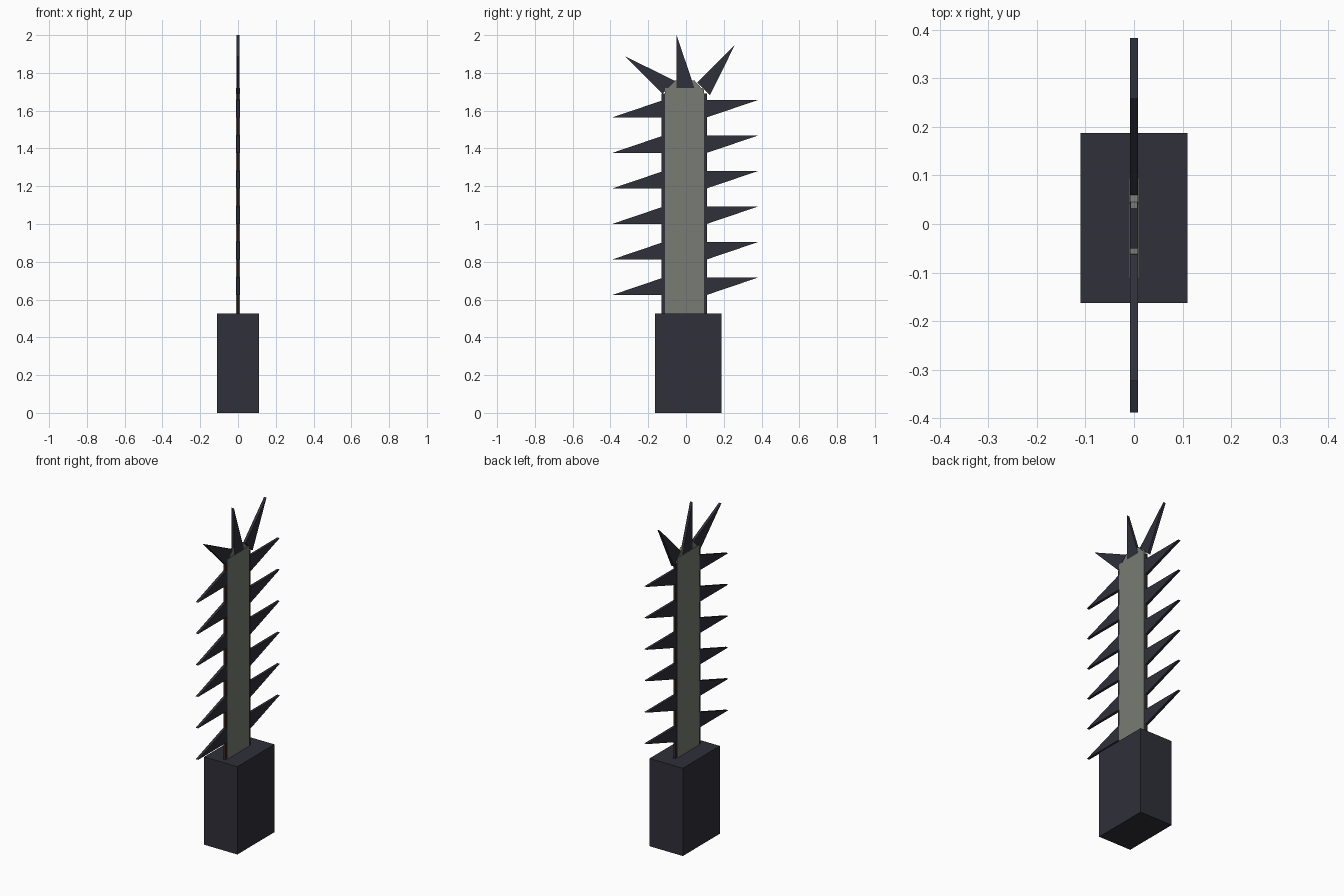
import bpy, bmesh, math

if "Cube" in bpy.data.objects:
    bpy.data.objects.remove(bpy.data.objects["Cube"])


def material(name, rgb):
    m = bpy.data.materials.new(name)
    m.diffuse_color = (*rgb, 1)
    m.use_nodes = True
    m.node_tree.nodes["Principled BSDF"].inputs["Base Color"].default_value = m.diffuse_color
    return m


DARK = material("dark_metal", (0.029, 0.029, 0.041))
GREY = material("grey_steel", (0.185, 0.2, 0.17))
RUST = material("rust_brown", (0.05, 0.022, 0.012))


def plate(name, outline, half, mat):
    """Extrude a (y, z) outline along x to +-half thickness."""
    bm = bmesh.new()
    face = bm.faces.new([bm.verts.new((-half, y, z)) for y, z in outline])
    new = bmesh.ops.extrude_face_region(bm, geom=[face])["geom"]
    bmesh.ops.translate(bm, vec=(2 * half, 0, 0),
                        verts=[v for v in new if isinstance(v, bmesh.types.BMVert)])
    bmesh.ops.recalc_face_normals(bm, faces=bm.faces)
    me = bpy.data.meshes.new(name)
    bm.to_mesh(me)
    bm.free()
    me.materials.append(mat)
    ob = bpy.data.objects.new(name, me)
    bpy.context.collection.objects.link(ob)
    return ob


def rect(y0, y1, z0, z1):
    return [(y0, z0), (y1, z0), (y1, z1), (y0, z1)]


def tooth(name, y, z, angle, length=0.28, base=0.095):
    """Right-angled spike with its square corner at (y, z), rotated about x."""
    c, s = math.cos(math.radians(angle)), math.sin(math.radians(angle))
    pts = [(0, 0), (base, 0), (0, length)]
    plate(name, [(y + c * a - s * b, z + s * a + c * b) for a, b in pts], 0.008, DARK)


# Motor housing
plate("housing", rect(-0.163, 0.187, 0, 0.525), 0.11, DARK)

# Guide bar: thick side plate and thinner core with chamfered end
plate("guide_bar", rect(-0.112, 0.095, 0.5, 1.72), 0.0105, GREY)
plate("bar_core", [(-0.112, 0.5), (0.095, 0.5), (0.095, 1.705),
                   (0.045, 1.76), (-0.062, 1.76), (-0.112, 1.705)], 0.007, GREY)

# Chain strips along both edges
for side, y0, y1 in (("front", -0.127, -0.108), ("back", 0.092, 0.109)):
    plate("chain_" + side, rect(y0, y1, 0.5, 1.69), 0.0055, DARK)
    edge = y0 if side == "front" else y1
    plate("chain_trim_" + side, rect(edge - 0.002, edge + 0.002, 0.5, 1.69), 0.004, RUST)

# Side teeth
for i in range(6):
    z = 0.625 + i * 0.188
    tooth(f"front_tooth_{i}", -0.108, z, 90)
    tooth(f"back_tooth_{i}", 0.103, z + 0.092, -90)

# Teeth fanned around the tip
tooth("tip_tooth_front", -0.125, 1.69, 45)
tooth("tip_tooth_middle", -0.05, 1.72, 0)
tooth("tip_tooth_back", 0.06, 1.749, -45)
